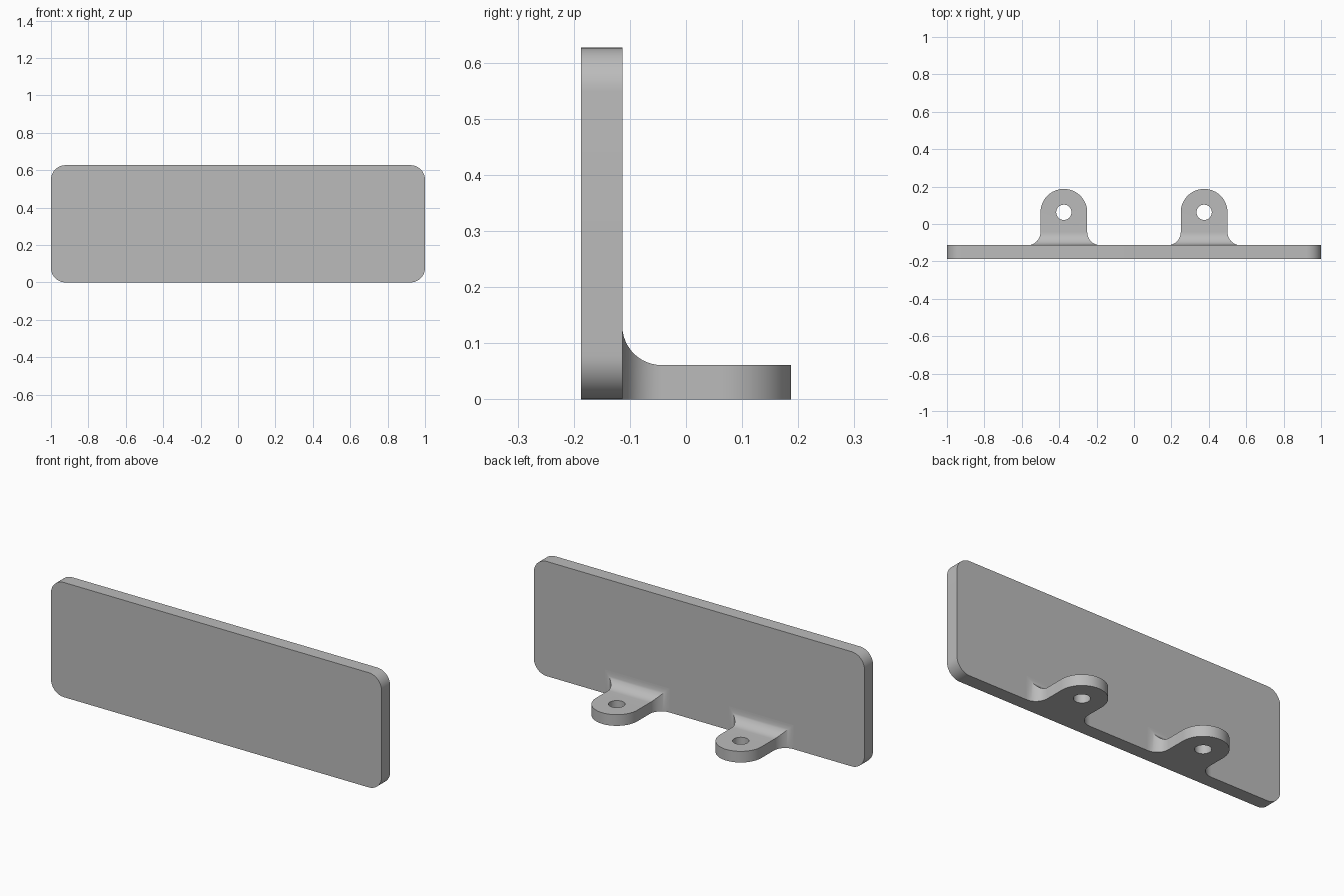
import bpy, bmesh
from math import sin, cos, pi

cube = bpy.data.objects.get("Cube")
if cube:
    bpy.data.objects.remove(cube, do_unlink=True)

grey = bpy.data.materials.new("plain grey")
grey.use_nodes = True
COLOR = (0.5, 0.5, 0.5, 1)
grey.diffuse_color = COLOR
grey.node_tree.nodes["Principled BSDF"].inputs["Base Color"].default_value = COLOR

FRONT, BACK, HEIGHT = -0.1875, -0.1135, 0.627
CORNER = 0.078
THICK, FILLET = 0.061, 0.07
LUG_R, LUG_Y, LUG_X = 0.125, 0.0625, 0.375
HOLE_R = 0.041


def add_object(name, bm):
    bmesh.ops.remove_doubles(bm, verts=bm.verts, dist=1e-5)
    bmesh.ops.recalc_face_normals(bm, faces=bm.faces)
    mesh = bpy.data.meshes.new(name)
    bm.to_mesh(mesh)
    bm.free()
    mesh.materials.append(grey)
    obj = bpy.data.objects.new(name, mesh)
    bpy.context.collection.objects.link(obj)
    return obj


def activate(obj):
    bpy.ops.object.select_all(action="DESELECT")
    obj.select_set(True)
    bpy.context.view_layer.objects.active = obj


def prism(bm, outline, offset):
    """Close an outline of 3D points into a solid swept by offset."""
    near = [bm.verts.new(p) for p in outline]
    far = [bm.verts.new([a + b for a, b in zip(p, offset)]) for p in outline]
    bm.faces.new(near)
    bm.faces.new(far)
    for i in range(len(near)):
        j = (i + 1) % len(near)
        bm.faces.new((near[i], near[j], far[j], far[i]))


# Upright panel with rounded corners
outline = []
for k, (sx, sz) in enumerate([(1, 1), (-1, 1), (-1, -1), (1, -1)]):
    cx, cz = sx * (1 - CORNER), HEIGHT / 2 + sz * (HEIGHT / 2 - CORNER)
    for i in range(13):
        a = (k + i / 12) * pi / 2
        outline.append((cx + CORNER * cos(a), FRONT, cz + CORNER * sin(a)))
bm = bmesh.new()
prism(bm, outline, (0, BACK - FRONT, 0))
panel = add_object("panel", bm)
activate(panel)
bpy.ops.object.shade_smooth_by_angle()


def mounting_lug(name, x):
    bm = bmesh.new()
    # Root flaring into the panel at both sides and on top
    rows = []
    for i in range(13):
        a = i / 12 * pi / 2
        y = BACK + FILLET * (1 - cos(a))
        flare = FILLET * (1 - sin(a))
        w, h = LUG_R + flare, THICK + flare
        rows.append([bm.verts.new(p) for p in
                     ((x - w, y, 0), (x + w, y, 0), (x + w, y, h), (x - w, y, h))])
    for r, s in zip(rows, rows[1:]):
        for i in range(4):
            j = (i + 1) % 4
            bm.faces.new((r[i], r[j], s[j], s[i]))
    bm.faces.new(rows[0])
    # Flat tongue with a round end
    y0 = BACK + FILLET
    tongue = [(x - LUG_R, y0, 0), (x + LUG_R, y0, 0)]
    tongue += [(x + LUG_R * cos(i / 32 * pi), LUG_Y + LUG_R * sin(i / 32 * pi), 0)
               for i in range(33)]
    prism(bm, tongue, (0, 0, THICK))
    bmesh.ops.remove_doubles(bm, verts=bm.verts, dist=1e-5)
    inner = [f for f in bm.faces if all(abs(v.co.y - y0) < 1e-4 for v in f.verts)]
    bmesh.ops.delete(bm, geom=inner, context="FACES_ONLY")
    lug = add_object(name, bm)

    # Screw hole
    bm = bmesh.new()
    prism(bm, [(x + HOLE_R * cos(i / 16 * pi), LUG_Y + HOLE_R * sin(i / 16 * pi), -0.1)
               for i in range(32)], (0, 0, 0.3))
    cutter = add_object(name + "_cutter", bm)
    mod = lug.modifiers.new("hole", "BOOLEAN")
    mod.operation, mod.solver, mod.object = "DIFFERENCE", "EXACT", cutter
    activate(lug)
    bpy.ops.object.modifier_apply(modifier=mod.name)
    bpy.data.objects.remove(cutter, do_unlink=True)
    bpy.ops.object.shade_smooth_by_angle()


mounting_lug("left_lug", LUG_X)
mounting_lug("right_lug", -LUG_X)
